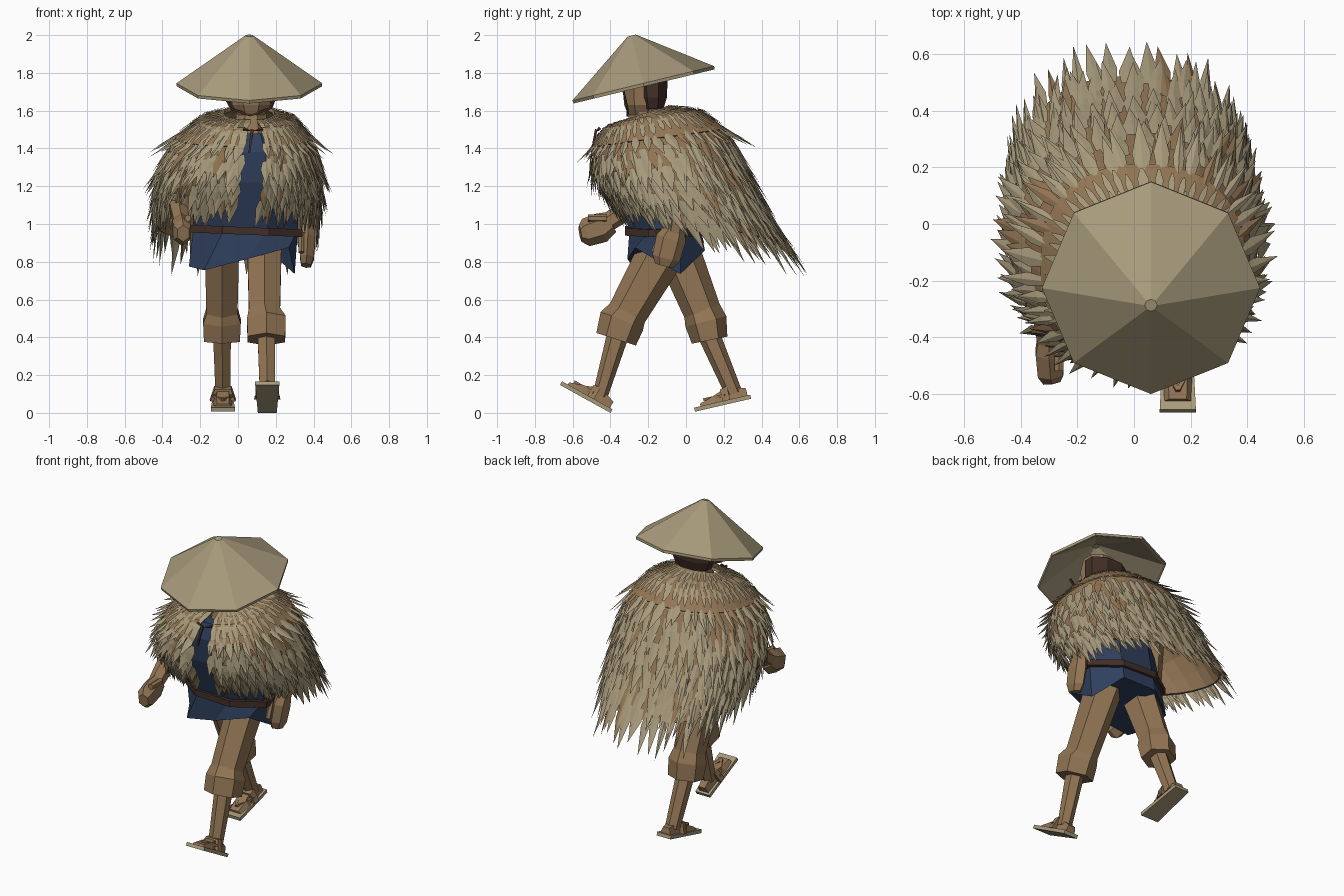
import bpy, bmesh, math, random
from mathutils import Vector, Matrix

if "Cube" in bpy.data.objects:
    bpy.data.objects.remove(bpy.data.objects["Cube"])

random.seed(4)
V = Vector


def material(name, rgb):
    m = bpy.data.materials.new(name)
    m.diffuse_color = (*rgb, 1)
    m.use_nodes = True
    m.node_tree.nodes["Principled BSDF"].inputs["Base Color"].default_value = m.diffuse_color
    return m


STRAW = material("straw", (0.39, 0.325, 0.2))
TAN = material("tan", (0.29, 0.18, 0.09))
BLUE = material("indigo cloth", (0.03, 0.052, 0.113))
DARK = material("dark brown", (0.055, 0.028, 0.021))


def finish(name, bm, *mats, fix=True):
    if fix:
        bmesh.ops.recalc_face_normals(bm, faces=bm.faces)
    me = bpy.data.meshes.new(name)
    bm.to_mesh(me)
    bm.free()
    ob = bpy.data.objects.new(name, me)
    for m in mats:
        me.materials.append(m)
    bpy.context.collection.objects.link(ob)
    return ob


def loft(name, rings, mat, caps=True, closed=True, matrix=None):
    """Skin a list of equal-length point rings."""
    bm = bmesh.new()
    vs = [[bm.verts.new(p) for p in r] for r in rings]
    n = len(vs[0])
    for a, b in zip(vs, vs[1:]):
        for i in range(n if closed else n - 1):
            j = (i + 1) % n
            bm.faces.new((a[i], a[j], b[j], b[i]))
    if caps:
        bm.faces.new(vs[0])
        bm.faces.new(vs[-1])
    if matrix:
        bm.transform(matrix)
    return finish(name, bm, mat)


def ring(c, rx, ry, n=8, turn=math.pi / 8):
    return [V((c[0] + rx * math.cos(turn + i * math.tau / n),
               c[1] + ry * math.sin(turn + i * math.tau / n), c[2])) for i in range(n)]


def limb(name, path, mat, n=6):
    """Tube through (x, y, z, half_width, half_depth) stations."""
    pts = [V(p[:3]) for p in path]
    rings = []
    for i, p in enumerate(path):
        d = (pts[min(i + 1, len(pts) - 1)] - pts[max(i - 1, 0)]).normalized()
        side = (V((1, 0, 0)) - d * d.x).normalized()
        up = d.cross(side)
        rings.append([pts[i] + side * p[3] * math.cos(a) + up * p[4] * math.sin(a)
                      for a in ((k + 0.5) * math.tau / n for k in range(n))])
    return loft(name, rings, mat)


# Conical hat, hollow underneath, tipped forward
tilt = Matrix.Translation((0.06, -0.225, 1.74)) @ Matrix.Rotation(math.radians(13.6), 4, 'X')
loft("hat", [ring((0, 0, z), r, r, 8, 0) for r, z in
             ((0.02, 0.225), (0.37, -0.01), (0.384, -0.012), (0.386, 0.005), (0.022, 0.265))],
     STRAW, matrix=tilt)

# Head, neck, hair and chin straps
limb("neck", [(0.07, -0.24, 1.42, 0.10, 0.10), (0.07, -0.21, 1.66, 0.08, 0.08)], TAN, 8)
loft("head", [ring((0.07, y, z), rx, ry, 8) for y, z, rx, ry in
              ((-0.235, 1.575, 0.075, 0.075), (-0.235, 1.63, 0.11, 0.1),
               (-0.235, 1.74, 0.12, 0.11), (-0.235, 1.83, 0.1, 0.09))], TAN)
loft("hair", [ring((0.07, y, z), rx, ry, 8) for y, z, rx, ry in
              ((-0.175, 1.61, 0.12, 0.06), (-0.175, 1.67, 0.145, 0.08),
               (-0.18, 1.78, 0.14, 0.09))], DARK)
for s, label in ((-1, "left"), (1, "right")):
    limb("chin_strap_" + label, [(0.065 + s * 0.15, -0.33, 1.70, 0.008, 0.008),
                                 (0.065 + s * 0.10, -0.31, 1.61, 0.008, 0.008),
                                 (0.065, -0.31, 1.575, 0.008, 0.008)], DARK, 4)

# Robe: torso and skirt with an uneven hem, corners from the right side round the back
hem = ((0.30, -0.03, 0.735), (0.16, 0.10, 0.86), (-0.08, 0.10, 0.86), (-0.23, 0.02, 0.78),
       (-0.26, -0.13, 0.775), (-0.18, -0.27, 0.755), (0.05, -0.31, 0.815), (0.27, -0.27, 0.875))
loft("robe", [[V(p) for p in hem],
              ring((0.04, -0.11, 0.97), 0.30, 0.205),
              ring((0.04, -0.18, 1.22), 0.30, 0.23),
              ring((0.05, -0.2, 1.38), 0.25, 0.23),
              ring((0.06, -0.21, 1.48), 0.15, 0.19)], BLUE)
belt = []
for z, r in ((0.945, 0.295), (0.945, 0.325), (0.985, 0.325), (0.985, 0.295)):
    belt.append([p - V((0, 0, 0.04 * p.x)) for p in ring((0.04, -0.11, z), r, r - 0.095)])
loft("belt", belt, DARK, caps=False)

# Legs: trousers with flared cuffs, then bare shins
limb("front_trouser", [(0.14, -0.1, 0.90, 0.105, 0.13), (0.14, -0.31, 0.53, 0.095, 0.105),
                       (0.15, -0.34, 0.485, 0.118, 0.122), (0.15, -0.37, 0.39, 0.115, 0.11)], TAN)
limb("front_shin", [(0.15, -0.35, 0.45, 0.055, 0.06), (0.155, -0.455, 0.09, 0.045, 0.04)], TAN)
limb("back_trouser", [(-0.085, -0.06, 0.90, 0.105, 0.12), (-0.085, 0.085, 0.54, 0.095, 0.10),
                      (-0.085, 0.105, 0.485, 0.115, 0.112), (-0.085, 0.125, 0.385, 0.11, 0.096)], TAN)
limb("back_shin", [(-0.085, 0.11, 0.44, 0.055, 0.06), (-0.08, 0.255, 0.10, 0.045, 0.045)], TAN)


def foot(label, heel, pitch):
    """Sandalled foot, heel at the origin and toe along -y before pitching."""
    m = Matrix.Translation(heel) @ Matrix.Rotation(math.radians(pitch), 4, 'X')
    outline = ((-0.05, 0), (0.05, 0), (0.064, -0.305), (-0.064, -0.305))
    loft(label + "_sandal", [[V((x, y, z)) for x, y in outline] for z in (0, 0.022)], STRAW, matrix=m)

    def arch(y, w, h):
        return [V(p) for p in ((-w, y, 0.02), (w, y, 0.02), (w * 0.65, y, h), (-w * 0.65, y, h))]
    loft(label + "_foot", [arch(-0.015, 0.035, 0.06), arch(-0.11, 0.042, 0.09),
                           arch(-0.19, 0.052, 0.06), arch(-0.27, 0.048, 0.035)], TAN, matrix=m)
    loft(label + "_strap", [arch(-0.11, 0.07, 0.095), arch(-0.15, 0.066, 0.085)], TAN, matrix=m)
    # Thong strap splitting to both sides of the foot
    for s in (-1, 1):
        o = limb(label + "_thong", [(s * 0.055, -0.13, 0.05, 0.01, 0.01),
                                    (0, -0.245, 0.052, 0.01, 0.01)], TAN, 4)
        o.data.transform(m)


foot("front", (0.155, -0.4, 0.0), -29)
foot("back", (-0.08, 0.345, 0.075), 13)

# Arms and hands: one swung forward, one hanging
limb("forward_arm", [(-0.27, -0.15, 1.40, 0.07, 0.07), (-0.32, -0.22, 1.13, 0.06, 0.06),
                     (-0.30, -0.43, 1.0, 0.045, 0.05)], TAN)
limb("forward_fist", [(-0.30, -0.40, 1.01, 0.045, 0.06), (-0.30, -0.45, 0.98, 0.055, 0.08),
                      (-0.295, -0.53, 0.955, 0.052, 0.075), (-0.29, -0.56, 0.95, 0.035, 0.045)], TAN)
limb("forward_thumb", [(-0.265, -0.42, 1.03, 0.02, 0.022), (-0.265, -0.52, 1.03, 0.018, 0.02)], TAN)
limb("hanging_arm", [(0.33, -0.15, 1.40, 0.07, 0.07), (0.38, -0.02, 1.14, 0.06, 0.06),
                     (0.37, -0.06, 0.95, 0.042, 0.045)], TAN)
limb("hanging_fist", [(0.37, -0.055, 0.98, 0.04, 0.055), (0.37, -0.08, 0.92, 0.045, 0.08),
                      (0.365, -0.105, 0.82, 0.042, 0.075), (0.36, -0.115, 0.78, 0.03, 0.05)], TAN)
limb("hanging_thumb", [(0.335, -0.13, 0.95, 0.018, 0.02), (0.335, -0.165, 0.85, 0.018, 0.02)], TAN)

# Straw cape profile: centre x, half width, front y, back y, front z, back z
CAPE = ((0.06, 0.13, -0.32, -0.09, 1.54, 1.615), (0.05, 0.25, -0.43, 0.08, 1.50, 1.59),
        (0.03, 0.36, -0.49, 0.21, 1.40, 1.49), (0.01, 0.42, -0.49, 0.31, 1.28, 1.30),
        (0.0, 0.435, -0.44, 0.41, 1.19, 1.09), (-0.01, 0.425, -0.39, 0.52, 1.12, 0.90))
U0, U1 = 0.27, math.tau - 0.02


def cape(t, u):
    """Point on the cape: t runs neck to hem, u runs round from the front opening."""
    s = max(0, min(t, 1)) * (len(CAPE) - 1)
    i = min(int(s), len(CAPE) - 2)
    cx, hx, yf, yb, zf, zb = (a + (b - a) * (s - i) for a, b in zip(CAPE[i], CAPE[i + 1]))
    sx, cy = math.sin(u), math.cos(u)
    x = cx + hx * math.copysign(abs(sx) ** 0.85, sx)
    k = 0.5 - 0.5 * math.copysign(abs(cy) ** 0.85, cy)
    return V((x, yf + (yb - yf) * k, zf + (zb - zf) * k))


def frame(t, u):
    """Downward, sideways and outward directions on the cape."""
    down = (cape(t + 0.02, u) - cape(t - 0.02, u)).normalized()
    side = cape(t, u + 0.03) - cape(t, u - 0.03)
    rate = side.length / 0.06
    side.normalize()
    return down, side, down.cross(side).normalized(), rate


def sheet(name, ts, lift, thickness):
    n = 28
    us = [U0 + (U1 - U0) * i / n for i in range(n + 1)]
    ob = loft(name, [[cape(t, u) + frame(max(0.03, t), u)[2] * lift for u in us] for t in ts],
              TAN, caps=False, closed=False)
    mod = ob.modifiers.new("thickness", 'SOLIDIFY')
    mod.thickness = thickness
    mod.offset = 0


sheet("cape_shell", [i / 10 for i in range(11)], 0, 0.012)
sheet("cape_yoke", [0, 0.1, 0.2, 0.3, 0.39], 0.008, 0.01)

# Blades: (start t, count, width factor, length factor, base lift, least and most tip lift)
blades = [(0.37 + 0.585 * i / 8, 42 + i, 0.47, 1.0 + 0.03 * i, 0.009, 0.02, 0.04) for i in range(9)]
bm = bmesh.new()
for row, (t0, n, wide, long, base, low, high) in enumerate(blades):
    step = (U1 - U0) / n
    for k in range(n + 1):
        u = U0 + step * (k + 0.5 * (row % 2) + random.uniform(-0.2, 0.2))
        u = max(U0, min(u, U1))
        t = min(0.975, t0 + random.uniform(-0.02, 0.02))
        p = cape(t, u)
        down, side, out, rate = frame(t, u)
        w = min(rate * step * wide * random.uniform(0.85, 1.15), 0.034)
        length = (0.065 + 0.13 * (cape(1, u) - cape(0, u)).length) * long * random.uniform(0.85, 1.2)
        lift = random.uniform(low, high)
        down = (down + side * random.uniform(-0.12, 0.12)).normalized()

        def at(f, s, h):
            return bm.verts.new(p + down * length * f + side * w * s + out * h)
        top = at(0, 0, base + 0.004)
        left, right = at(0.03, -0.7, base), at(0.03, 0.7, base)
        ml, mr, ridge = at(0.35, -1, base + 0.004), at(0.35, 1, base + 0.004), at(0.35, 0, base + 0.011)
        tip = at(1, random.uniform(-0.3, 0.3), lift)
        tan = random.random() < 0.08
        for f in ((top, left, ml, ridge), (top, ridge, mr, right), (ridge, ml, tip), (ridge, tip, mr)):
            f = bm.faces.new(f)
            f.material_index = int(tan)
            f.normal_update()
            if f.normal.dot(out) < 0:
                f.normal_flip()
finish("cape_blades", bm, STRAW, TAN, fix=False)

# Straw strips radiating over the yoke, bent to follow it; longest at the front, leaving a bare rim behind
bm = bmesh.new()
for start, span, n in ((0.01, 0.15, 34), (0.12, 0.14, 42), (0.22, 0.13, 48)):
    step = (U1 - U0) / n
    for k in range(n + 1):
        u = max(U0, min(U0 + step * (k + random.uniform(-0.2, 0.2)), U1))
        front = max(0, math.cos(u))
        t0 = start + random.uniform(-0.015, 0.015)
        t1 = t0 + span * random.uniform(0.85, 1.1) + 0.1 * front
        pairs = []
        for f, wide, h in ((0, 0.8, 0.016), (0.6, 1, 0.021), (1, 0.25, 0.024)):
            t = t0 + (t1 - t0) * f
            _, side, out, rate = frame(max(t, 0.03), u)
            c = cape(t, u) + out * h
            w = side * rate * step * 0.33 * wide
            pairs.append((bm.verts.new(c - w), bm.verts.new(c + w)))
        for a, b in zip(pairs, pairs[1:]):
            f = bm.faces.new((a[0], b[0], b[1], a[1]))
            f.normal_update()
            if f.normal.dot(out) < 0:
                f.normal_flip()
finish("yoke_strips", bm, STRAW, fix=False)

# Cord that ties the cape at the throat
limb("cape_tie", [(0.03, -0.46, 1.505, 0.01, 0.01), (0.075, -0.47, 1.49, 0.016, 0.018),
                  (0.13, -0.46, 1.505, 0.01, 0.01)], DARK, 4)
limb("cape_tie_end", [(0.075, -0.475, 1.50, 0.012, 0.01), (0.06, -0.5, 1.38, 0.006, 0.006)], DARK, 4)
